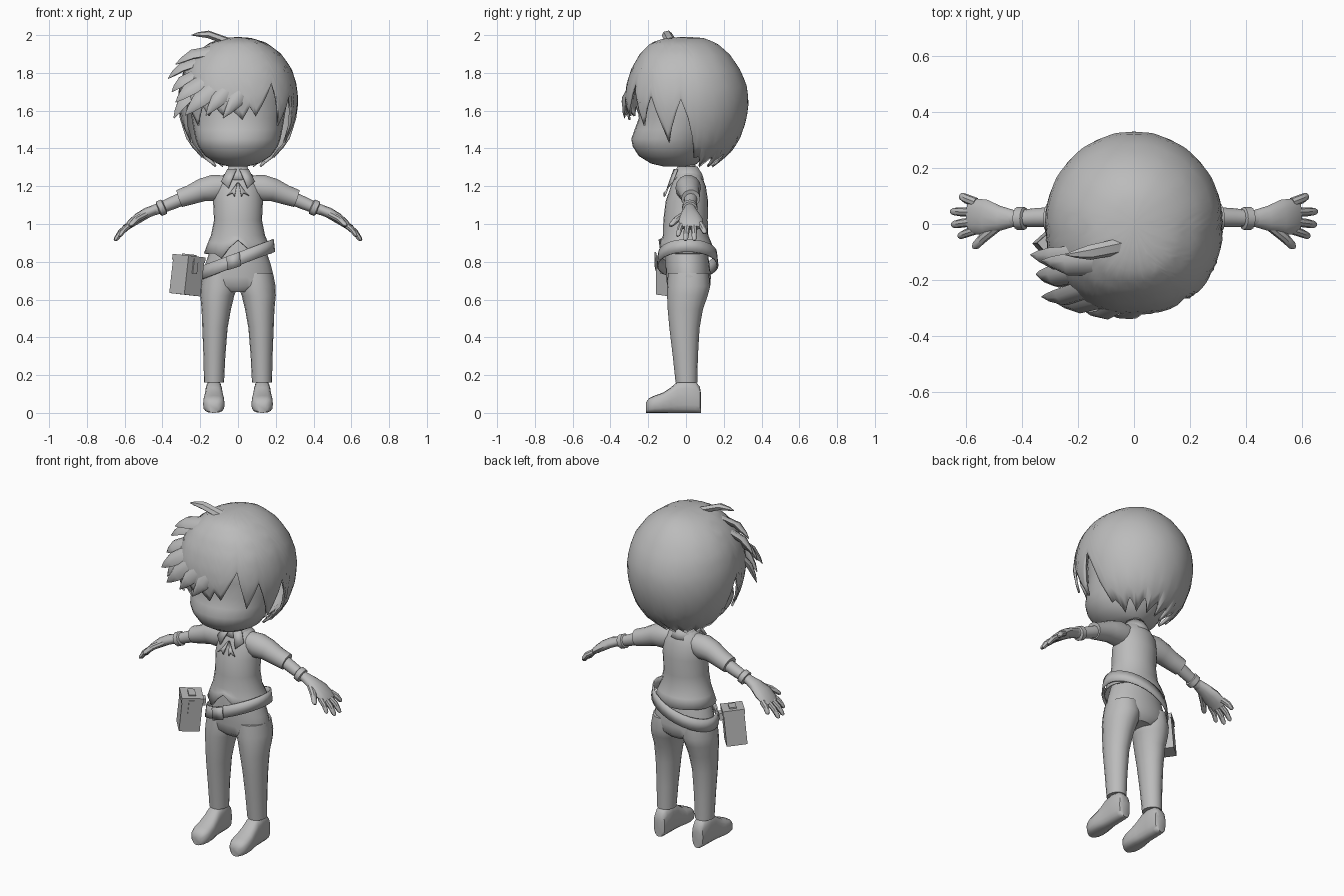
import bpy, bmesh
from math import sin, cos, pi, radians, copysign
from mathutils import Vector as V

if "Cube" in bpy.data.objects:
    bpy.data.objects.remove(bpy.data.objects["Cube"])

grey = bpy.data.materials.new("plain grey")
grey.diffuse_color = (0.5, 0.5, 0.5, 1)
grey.use_nodes = True
grey.node_tree.nodes["Principled BSDF"].inputs["Base Color"].default_value = grey.diffuse_color


def finish(name, bm, mirror=False, angle=40, solid=0):
    bmesh.ops.remove_doubles(bm, verts=bm.verts, dist=0.0004)
    bmesh.ops.recalc_face_normals(bm, faces=bm.faces)
    me = bpy.data.meshes.new(name)
    bm.to_mesh(me)
    bm.free()
    ob = bpy.data.objects.new(name, me)
    bpy.context.collection.objects.link(ob)
    me.materials.append(grey)
    bpy.ops.object.select_all(action='DESELECT')
    ob.select_set(True)
    bpy.context.view_layer.objects.active = ob
    bpy.ops.object.shade_smooth_by_angle(angle=radians(angle))
    if solid:
        m = ob.modifiers.new("thickness", 'SOLIDIFY')
        m.thickness = solid
    if mirror:
        ob.modifiers.new("mirror", 'MIRROR')
    return ob


def loft(name, rings, caps=(True, True), **kw):
    bm = bmesh.new()
    vs = [[bm.verts.new(p) for p in r] for r in rings]
    n = len(vs[0])
    for a, b in zip(vs, vs[1:]):
        for i in range(n):
            bm.faces.new((a[i], a[(i + 1) % n], b[(i + 1) % n], b[i]))
    if caps[0]:
        bm.faces.new(vs[0])
    if caps[1]:
        bm.faces.new(vs[-1])
    return finish(name, bm, **kw)


def power(v, e):
    return copysign(abs(v) ** e, v)


def on_ring(a, z, rx, yf, yb, e=1.0, cx=0.0):
    """Point at angle a (0 = front, 90 = +x) on an oval with given half width and y limits."""
    mid = (yf + yb) / 2
    k = e if cos(a) > 0 else 1.0
    return V((cx + rx * power(sin(a), k), mid - (yb - yf) / 2 * power(cos(a), k), z))


def oval(z, rx, yf, yb, n=20, e=1.0, cx=0.0):
    return [on_ring(2 * pi * i / n, z, rx, yf, yb, e, cx) for i in range(n)]


def tube(name, pts, radii, up=(0, 0, 1), n=10, **kw):
    """Tapered tube; radii are (sideways, along up)."""
    pts = [V(p) for p in pts]
    rings = []
    for i, p in enumerate(pts):
        t = (pts[min(i + 1, len(pts) - 1)] - pts[max(i - 1, 0)]).normalized()
        s = t.cross(V(up)).normalized()
        u = s.cross(t)
        a, b = radii[i]
        rings.append([p + s * a * cos(2 * pi * j / n) + u * b * sin(2 * pi * j / n) for j in range(n)])
    return loft(name, rings, **kw)


# Face and skull
face = [(1.305, .05, -.12, .02), (1.32, .11, -.185, .06), (1.36, .175, -.25, .1), (1.41, .21, -.282, .13),
        (1.45, .225, -.29, .15), (1.5, .235, -.272, .18), (1.56, .245, -.25, .2), (1.65, .26, -.255, .24),
        (1.75, .25, -.25, .25), (1.85, .2, -.2, .2), (1.93, .08, -.1, .1)]
loft("face", [oval(*r, n=28) for r in face])

# Hair: oval profile cut along a jagged lower edge of (angle, height)
profile = [(1.99, .005, -.02, .02), (1.985, .07, -.11, .09), (1.96, .15, -.185, .16), (1.9, .23, -.245, .23),
           (1.82, .285, -.29, .285), (1.74, .31, -.315, .32), (1.65, .32, -.325, .333), (1.55, .307, -.305, .32),
           (1.45, .275, -.275, .285), (1.38, .23, -.23, .24), (1.32, .16, -.17, .17), (1.28, .12, -.14, .12)]


def hair_point(a, z):
    for p, q in zip(profile, profile[1:]):
        if z >= q[0]:
            f = (p[0] - z) / (p[0] - q[0])
            return on_ring(a, z, *[p[i] + (q[i] - p[i]) * f for i in (1, 2, 3)], e=.88)
    return on_ring(a, *profile[-1], e=.88)


side = [(43, 1.52), (57, 1.68), (72, 1.43), (86, 1.66), (101, 1.35)]
edge = [(-a, z) for a, z in reversed(side)]
edge += [(-34, 1.63), (-27, 1.57), (-20, 1.62), (-12, 1.57), (-5, 1.61), (3, 1.55), (9, 1.62), (15, 1.57), (33, 1.75)]
edge += side
edge += [(108 + 12 * i, 1.30 if i % 2 else 1.355) for i in range(13)] + [(259, 1.35)]
cols = []
for (a, z), (b, w) in zip(edge, edge[1:]):
    for k in range(3):
        cols.append((radians(a + (b - a) * k / 3), z + (w - z) * k / 3))
rows = []
for j in range(17):
    t = j / 16
    rows.append([hair_point(a, 1.99 - (1.99 - z) * (1 - cos(t * pi / 2)) ** .9) for a, z in cols])
loft("hair_cap", rows, caps=(True, False), solid=.012, angle=50)

# Hair locks swept to one side: base, tip, width
locks = [((-.05, -.08, 1.965), (-.245, -.11, 2.0), .05), ((-.12, -.14, 1.92), (-.33, -.13, 1.845), .08),
         ((-.18, -.12, 1.87), (-.37, -.11, 1.77), .08), ((-.2, -.17, 1.8), (-.35, -.18, 1.70), .08),
         ((-.16, -.23, 1.77), (-.33, -.26, 1.645), .08), ((-.2, -.17, 1.74), (-.34, -.19, 1.56), .08),
         ((-.1, -.27, 1.74), (-.28, -.28, 1.575), .08), ((-.03, -.28, 1.74), (-.17, -.315, 1.575), .07),
         ((.06, -.27, 1.75), (-.08, -.325, 1.56), .07)]
for i, (b, t, w) in enumerate(locks):
    b, t = V(b), V(t)
    out = ((b + t) / 2 - V((0, 0, 1.68))).normalized()
    mid = b.lerp(t, .5) + out * .025
    tube(f"hair_lock_{i + 1}", [b, mid, b.lerp(t, .8) + out * .012, t],
         [(w * .6, .02), (w * .55, .02), (w * .28, .012), (.002, .002)], up=out, n=6, angle=50)

# Neck, shirt and collar
loft("neck", [oval(z, r, .01 - r, .01 + r, 12) for z, r in ((1.2, .045), (1.27, .04), (1.36, .042))])
shirt = [(1.285, .045, -.04, .065), (1.25, .09, -.058, .085), (1.2, .122, -.08, .105), (1.12, .132, -.108, .117),
         (1.02, .127, -.12, .115), (.94, .143, -.122, .118)]
rings = [oval(*r, n=24) for r in shirt]
for low, rx, yf, yb in ((.9, .16, -.13, .135), (.845, .18, -.145, .155)):
    ring = oval(low, rx, yf, yb, n=24)
    for i, p in enumerate(ring):  # front opening of the hem
        lift = {0: 1, 1: .45, 23: .45}.get(i, 0)
        p.z += (.925 - low) * lift * (.95 if low > .87 else .9)
        p.z -= .025 * (i in (2, 22)) * (low < .87)
    rings.append(ring)
loft("shirt", rings, caps=(True, False), solid=.008)
loft("collar_band", [oval(1.305, .05, -.045, .06, 14), oval(1.265, .068, -.062, .085, 14),
                     oval(1.235, .085, -.07, .095, 14)], caps=(False, False), solid=.008)


def plate(name, pts, thick=.008, mirror=False):
    bm = bmesh.new()
    bm.faces.new([bm.verts.new(p) for p in pts])
    ob = finish(name, bm, mirror=False, solid=thick)
    ob.modifiers["thickness"].offset = 0
    if mirror:
        ob.modifiers.new("mirror", 'MIRROR')


plate("collar_flap", [(.008, -.062, 1.29), (.055, -.045, 1.29), (.088, -.07, 1.225), (.05, -.098, 1.19)], mirror=True)
plate("neck_ribbon", [(.003, -.085, 1.22), (.03, -.1, 1.18), (.058, -.112, 1.15), (.03, -.115, 1.165),
                      (.018, -.115, 1.145)], mirror=True)

# Sleeves, arms and bracelets
tube("sleeve", [(.07, .012, 1.2), (.13, .012, 1.19), (.19, .015, 1.18), (.25, .02, 1.155), (.31, .025, 1.135)],
     [(.06, .06), (.068, .072), (.06, .062), (.053, .053), (.05, .048)], mirror=True, n=14)
tube("forearm", [(.28, .025, 1.14), (.35, .023, 1.11), (.41, .02, 1.085), (.46, .02, 1.068)],
     [(.036, .036), (.034, .034), (.03, .03), (.032, .026)], mirror=True, n=12)
tube("bracelet", [(.387, .02, 1.094), (.392, .02, 1.092), (.418, .02, 1.08), (.423, .02, 1.078)],
     [(.03, .03), (.041, .041), (.041, .041), (.03, .03)], mirror=True, n=12)

# Hands
tube("palm", [(.43, .02, 1.08), (.48, .02, 1.06), (.53, .024, 1.03), (.57, .027, 1.0), (.59, .027, .98)],
     [(.03, .026), (.045, .028), (.063, .027), (.064, .021), (.058, .015)], mirror=True, n=12)
fingers = [((.565, .077, 1.0), (.622, .102, .95), .017), ((.575, .042, .993), (.655, .045, .913), .016),
           ((.575, .008, .993), (.652, -.003, .912), .016), ((.565, -.022, 1.0), (.628, -.045, .935), .015),
           ((.49, -.01, 1.05), (.575, -.085, .99), .018)]
for i, (b, t, r) in enumerate(fingers):
    b, t = V(b), V(t)
    tube(["little_finger", "ring_finger", "middle_finger", "index_finger", "thumb"][i],
         [b, b.lerp(t, .5) + V((.005, 0, .005)), b.lerp(t, .9), t],
         [(r, r), (r, r), (r * .8, r * .7), (r * .4, r * .3)], mirror=True, n=8)

# Trousers
hips = [(.91, .13, -.1, .1), (.85, .152, -.108, .115), (.78, .175, -.108, .125), (.72, .19, -.105, .132),
        (.67, .185, -.1, .128), (.64, .1, -.07, .1)]
loft("hips", [oval(*r, n=24) for r in hips])
leg = [(.74, .085, -.095, .12, .1), (.67, .099, -.1, .128, .1), (.62, .09, -.1, .115, .11), (.55, .078, -.097, .09, .115),
       (.45, .067, -.088, .072, .122), (.3, .058, -.07, .063, .125), (.16, .053, -.055, .06, .127)]
loft("trouser_leg", [oval(z, r, f, b, 16, 1.0, cx) for z, r, f, b, cx in leg], mirror=True)

# Shoes: flat soled sections along y of (y, half width, height)
shoe = [(.08, .022, .1), (.073, .036, .14), (.05, .042, .165), (0, .045, .175), (-.045, .046, .165), (-.08, .05, .135),
        (-.12, .056, .108), (-.165, .057, .092), (-.195, .048, .078), (-.212, .026, .055)]
loft("shoe", [[(.128 + w * power(cos(2 * pi * j / 16), .7), y, h * (.5 + .5 * power(sin(2 * pi * j / 16), .7)))
               for j in range(16)] for y, w, h in shoe], mirror=True)

# Slanted belt and buckle
belt = []
for dz, r in ((-.035, 0), (.035, -.008)):
    ring = oval(0, .197 + r, -.155 - r, .172 + r, 28)
    for p in ring:
        p.z = .815 + .37 * p.x + dz
    belt.append(ring)
loft("belt", belt, caps=(False, False), solid=.008)
plate("belt_buckle", [(-.055, -.16, .755), (.015, -.162, .778), (.008, -.162, .852), (-.062, -.16, .828)])


# Belt bag with lid and latch
def block(name, loc, size):
    bpy.ops.mesh.primitive_cube_add(size=1, location=loc)
    ob = bpy.context.object
    ob.name = name
    ob.scale = size
    ob.data.materials.append(grey)
    return ob


pivot = bpy.data.objects.new("bag_pivot", None)
bpy.context.collection.objects.link(pivot)
pivot.location = (-.27, -.075, .73)
pivot.rotation_euler = (radians(4), radians(5), radians(42))
for part in (block("bag_body", (0, 0, -.01), (.115, .12, .19)), block("bag_lid", (0, 0, .088), (.122, .127, .03)),
             block("bag_strap", (-.005, -.063, .05), (.03, .008, .08)),
             block("bag_top_plate", (0, 0, .106), (.04, .07, .009)),
             block("bag_belt_loop", (.065, .0, .06), (.03, .05, .04))):
    part.parent = pivot
